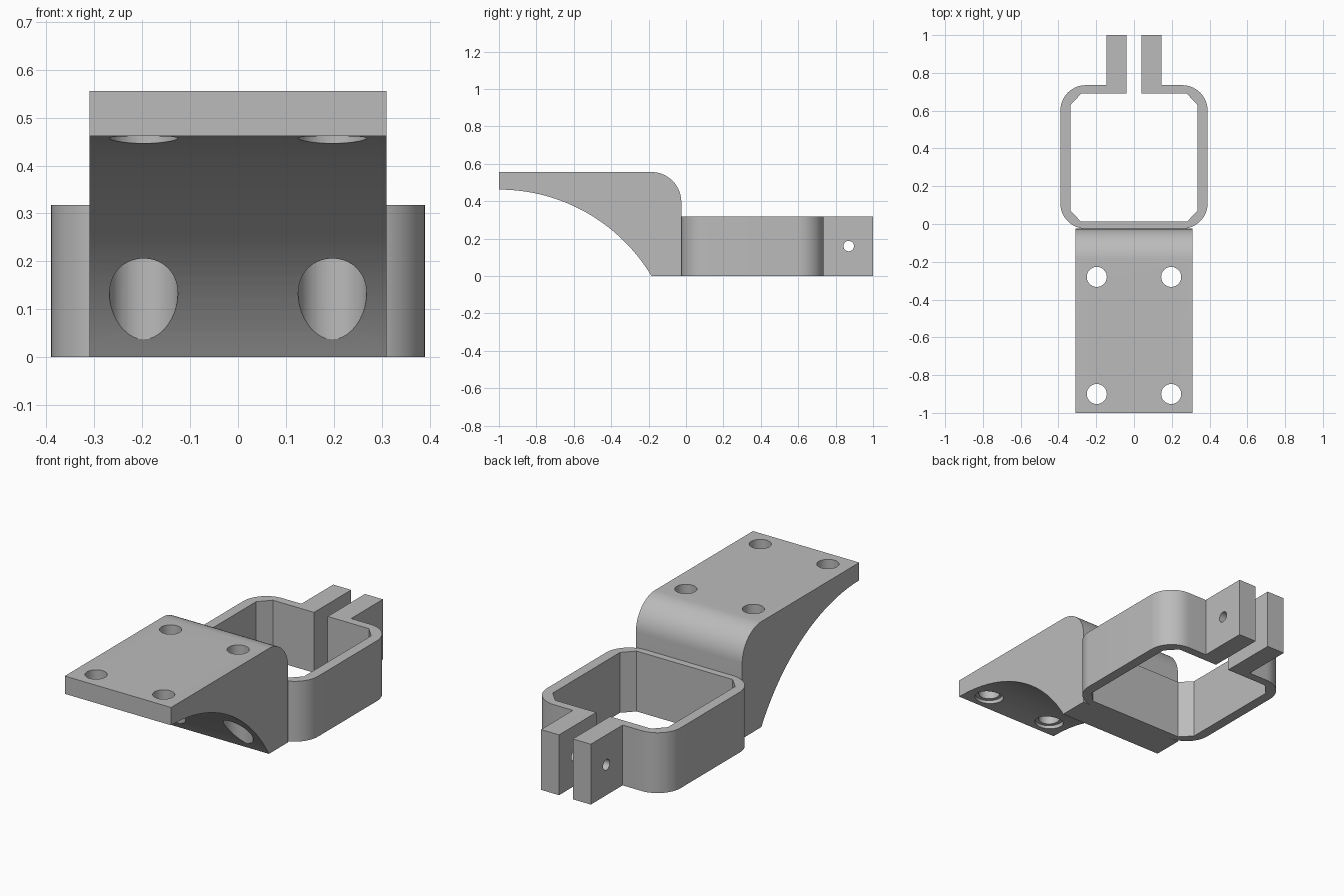
import bpy, bmesh
from math import sin, cos, radians, asin, degrees
from mathutils import Matrix, Vector

cube = bpy.data.objects.get("Cube")
if cube:
    bpy.data.objects.remove(cube, do_unlink=True)

grey = bpy.data.materials.new("plain_grey")
grey.use_nodes = True
grey.diffuse_color = (0.5, 0.5, 0.5, 1)
grey.node_tree.nodes["Principled BSDF"].inputs["Base Color"].default_value = (0.5, 0.5, 0.5, 1)


def arc(cx, cy, r, start, end, steps=14):
    """Points along a circular arc, angles in degrees."""
    angles = [radians(start + (end - start) * i / steps) for i in range(steps + 1)]
    return [(cx + r * cos(a), cy + r * sin(a)) for a in angles]


def new_object(name, bm):
    bmesh.ops.recalc_face_normals(bm, faces=bm.faces[:])
    mesh = bpy.data.meshes.new(name)
    bm.to_mesh(mesh)
    bm.free()
    mesh.materials.append(grey)
    obj = bpy.data.objects.new(name, mesh)
    bpy.context.collection.objects.link(obj)
    return obj


def prism(name, points, offset):
    """Extrude a closed outline of 3D points along an offset."""
    bm = bmesh.new()
    face = bm.faces.new([bm.verts.new(p) for p in points])
    top = bmesh.ops.extrude_face_region(bm, geom=[face], use_keep_orig=True)["geom"]
    bmesh.ops.translate(bm, verts=[v for v in top if isinstance(v, bmesh.types.BMVert)],
                        vec=Vector(offset))
    return new_object(name, bm)


def drill(target, name, centre, radius, length, axis="Z"):
    """Cut a round hole through the target."""
    bm = bmesh.new()
    turn = Matrix.Rotation(radians(90), 4, "Y") if axis == "X" else Matrix()
    bmesh.ops.create_cone(bm, cap_ends=True, segments=40, radius1=radius, radius2=radius,
                          depth=length, matrix=Matrix.Translation(centre) @ turn)
    cutter = new_object(name, bm)
    cutter.hide_render = True
    mod = target.modifiers.new(name, "BOOLEAN")
    mod.operation, mod.solver, mod.object = "DIFFERENCE", "EXACT", cutter
    bpy.context.view_layer.objects.active = target
    bpy.ops.object.modifier_apply(modifier=name)
    bpy.data.objects.remove(cutter, do_unlink=True)


def smooth(obj):
    bpy.ops.object.select_all(action="DESELECT")
    obj.select_set(True)
    bpy.context.view_layer.objects.active = obj
    bpy.ops.object.shade_smooth_by_angle(angle=radians(30))


# Mounting bracket: flat top, rounded back edge, concave underside
HALF, TOP, BACK = 0.31, 0.556, -0.025
R = 0.95
sweep = degrees(asin(0.815 / R))
profile = [(-1, TOP)]
profile += arc(BACK - 0.16, TOP - 0.16, 0.16, 90, 0)
profile += [(BACK, 0)]
profile += arc(-1, 0.462 - R, R, 90 - sweep, 90, 32)
bracket = prism("mounting_bracket", [(-HALF, y, z) for y, z in profile], (2 * HALF, 0, 0))

# Four screw holes, counterbored from below
SEAT = 0.478
for x in (-0.197, 0.197):
    for y in (-0.28, -0.9):
        drill(bracket, "screw_hole", (x, y, 0.4), 0.053, 1)
        drill(bracket, "counterbore", (x, y, SEAT - 0.4), 0.0715, 0.8)
smooth(bracket)

# Clamp ring with rounded outside, chamfered inside and two lugs
r = 0.135
half = arc(0.39 - r, BACK + r, r, -90, 0) + arc(0.39 - r, 0.735 - r, r, 0, 90)
half += [(0.145, 0.735), (0.145, 1), (0.04, 1), (0.04, 0.69),
         (0.28, 0.69), (0.336, 0.63), (0.336, 0.07), (0.28, 0.012)]
outline = half + [(-x, y) for x, y in reversed(half)]
clamp = prism("clamp_ring", [(x, y, 0) for x, y in outline], (0, 0, 0.318))

# Pinch bolt hole through both lugs
drill(clamp, "bolt_hole", (0, 0.87, 0.16), 0.028, 0.5, "X")
smooth(clamp)
